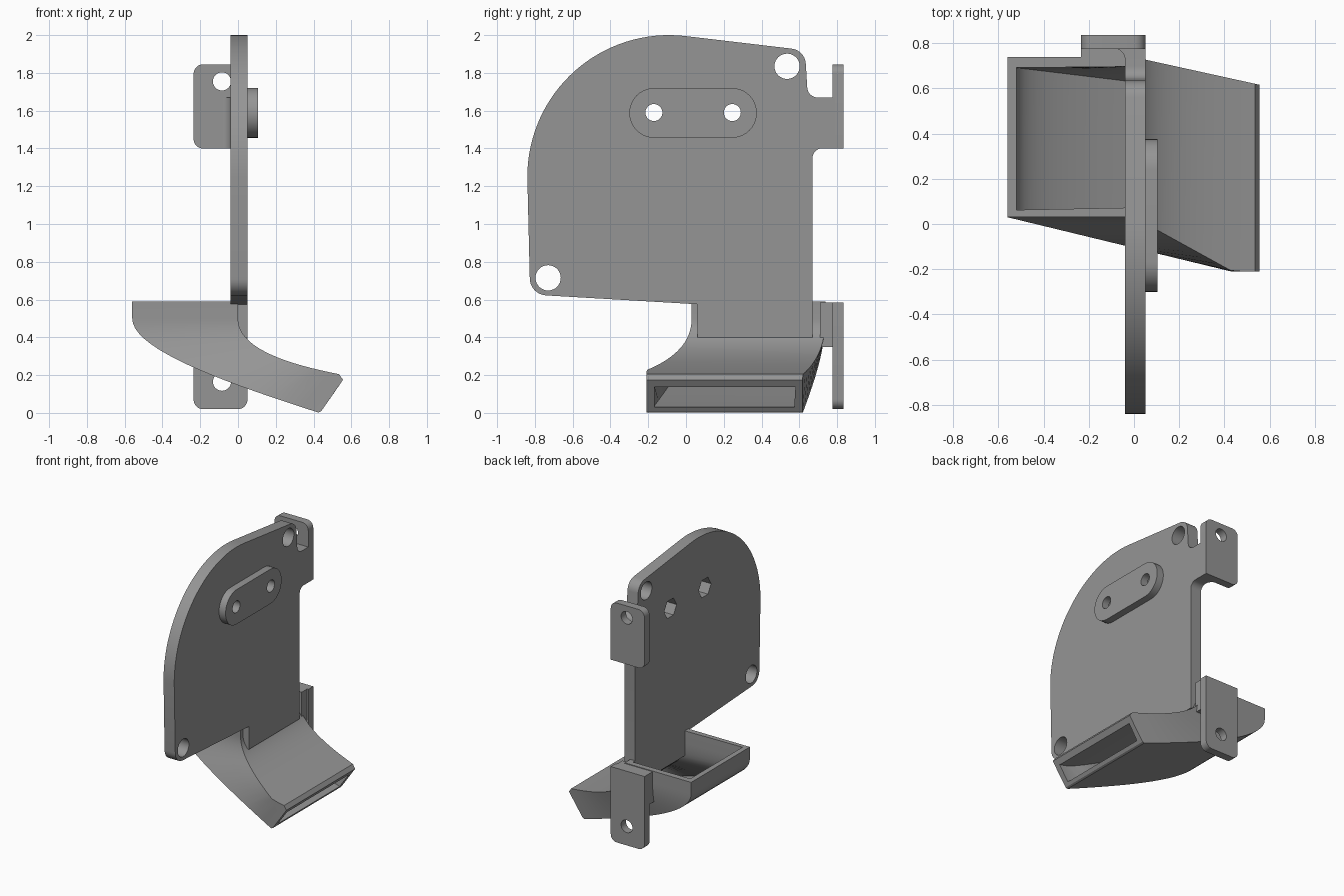
import bpy, bmesh, math
from mathutils import Matrix, Vector

if "Cube" in bpy.data.objects:
    bpy.data.objects.remove(bpy.data.objects["Cube"])

grey = bpy.data.materials.new("mid grey")
grey.diffuse_color = (0.3, 0.3, 0.3, 1)
grey.use_nodes = True
grey.node_tree.nodes["Principled BSDF"].inputs["Base Color"].default_value = grey.diffuse_color

# local flat (u, v, depth) -> world
SIDE = Matrix(((0, 0, 1, 0), (1, 0, 0, 0), (0, 1, 0, 0), (0, 0, 0, 1)))    # u=y, v=z, depth=x
FRONT = Matrix(((1, 0, 0, 0), (0, 0, -1, 0), (0, 1, 0, 0), (0, 0, 0, 1)))  # u=x, v=z, depth=-y
TOP = Matrix.Identity(4)                                                 # u=x, v=y, depth=z


def finish(name, mesh):
    mesh.materials.clear()
    mesh.materials.append(grey)
    ob = bpy.data.objects.new(name, mesh)
    bpy.context.collection.objects.link(ob)
    bpy.ops.object.select_all(action='DESELECT')
    ob.select_set(True)
    bpy.context.view_layer.objects.active = ob
    bpy.ops.object.shade_smooth_by_angle(angle=math.radians(30))
    return ob


def arc(cx, cy, r, a0, a1, n):
    return [(cx + r * math.cos(math.radians(a0 + (a1 - a0) * i / n)),
             cy + r * math.sin(math.radians(a0 + (a1 - a0) * i / n))) for i in range(n + 1)]


def circle(cx, cy, r, n=32):
    return arc(cx, cy, r, 0, 360, n)[:-1]


def rounded(corners, n=8):
    """Outline from (u, v, radius) corners, each filleted by its radius."""
    out = []
    for i, (x, y, r) in enumerate(corners):
        p = Vector((x, y))
        if r == 0:
            out.append((x, y))
            continue
        a = (Vector(corners[i - 1][:2]) - p).normalized()
        b = (Vector(corners[(i + 1) % len(corners)][:2]) - p).normalized()
        half = a.angle(b) / 2
        c = p + (a + b).normalized() * (r / math.sin(half))
        s = p + a * (r / math.tan(half)) - c
        e = p + b * (r / math.tan(half)) - c
        turn = math.atan2(s.x * e.y - s.y * e.x, s.dot(e))
        out += [tuple(c + Matrix.Rotation(turn * k / n, 2) @ s) for k in range(n + 1)]
    return out


def slab(name, loops, d0, d1, frame):
    """Flat outline with holes, extruded from depth d0 to d1."""
    cu = bpy.data.curves.new(name, 'CURVE')
    cu.dimensions, cu.fill_mode, cu.extrude = '2D', 'BOTH', (d1 - d0) / 2
    for loop in loops:
        sp = cu.splines.new('POLY')
        sp.points.add(len(loop) - 1)
        for pt, (u, v) in zip(sp.points, loop):
            pt.co = (u, v, 0, 1)
        sp.use_cyclic_u = True
    tmp = bpy.data.objects.new(name + "_outline", cu)
    bpy.context.collection.objects.link(tmp)
    bpy.context.view_layer.update()
    mesh = bpy.data.meshes.new_from_object(tmp.evaluated_get(bpy.context.evaluated_depsgraph_get()))
    bpy.data.objects.remove(tmp)
    mesh.transform(frame @ Matrix.Translation((0, 0, (d0 + d1) / 2)))
    bm = bmesh.new()
    bm.from_mesh(mesh)
    bmesh.ops.remove_doubles(bm, verts=bm.verts, dist=1e-5)
    bmesh.ops.recalc_face_normals(bm, faces=bm.faces)
    bm.to_mesh(mesh)
    bm.free()
    return finish(name, mesh)


# Main plate with mounting ear, corner holes and nut pockets
right = [(0.06, 0.4, 0), (0.67, 0.4, 0), (0.67, 1.4, 0.05), (0.79, 1.4, 0), (0.79, 1.67, 0),
         (0.645, 1.67, 0.055), (0.63, 1.92, 0.085)]
crown = [(u, v, 0) for u, v in arc(-0.09, 1.25, 0.75, 83.3, 180, 32)]
left = [(-0.825, 0.627, 0.09), (0.06, 0.575, 0)]
slab("main_plate", [rounded(right + crown + left), circle(0.535, 1.835, 0.067),
                    circle(-0.73, 0.715, 0.067), circle(-0.17, 1.59, 0.075, 6),
                    circle(0.245, 1.59, 0.075, 6)], -0.04, 0.05, SIDE)

# Raised pad with two screw holes
slab("screw_pad", [arc(0.243, 1.588, 0.132, -90, 90, 20) + arc(-0.168, 1.588, 0.132, 90, 270, 20),
                   circle(-0.17, 1.59, 0.045), circle(0.245, 1.59, 0.045)], 0.05, 0.105, SIDE)

# Rear mounting tabs
slab("upper_tab", [rounded([(-0.235, 1.4, 0.05), (0.05, 1.4, 0), (0.05, 1.845, 0.05),
                            (-0.235, 1.845, 0.05)]), circle(-0.085, 1.755, 0.048)],
     -0.835, -0.775, FRONT)
slab("lower_tab", [rounded([(-0.235, 0.02, 0.05), (0.05, 0.02, 0.05), (0.05, 0.585, 0),
                            (-0.235, 0.585, 0)]), circle(-0.085, 0.165, 0.048)],
     -0.835, -0.775, FRONT)
slab("upper_tab_fillet", [[(-0.03, 0.78), (-0.09, 0.78)] + arc(-0.09, 0.727, 0.05, 90, 0, 8)
                          + [(-0.03, 0.727)]], 1.4, 1.67, TOP)
slab("lower_tab_block", [[(-0.235, 0.71), (0.04, 0.71), (0.04, 0.78), (-0.235, 0.78)]],
     0.35, 0.585, TOP)


# Hollow air duct: lofted rectangular sections
def path(p0, p1, p2, p3, end, n=18):
    pts = [(p0[0], 0.59)]
    for i in range(n + 1):
        t = i / n
        w = ((1 - t) ** 3, 3 * t * (1 - t) ** 2, 3 * t * t * (1 - t), t ** 3)
        pts.append(tuple(sum(k * p[j] for k, p in zip(w, (p0, p1, p2, p3))) for j in (0, 1)))
    return pts + [end]


def sections(bm, upper, lower, wall):
    rings = []
    for (ux, uz), (lx, lz) in zip(upper, lower):
        s, g = max(ux, 0), (lx + 0.56) / 0.99
        uf, ub = max(-0.21, 0.03 - 0.55 * s) + wall, 0.738 - 0.22 * s - wall
        lf, lb = max(-0.21, 0.03 - 0.24 * g) + wall, 0.738 - 0.12 * g - wall
        rings.append([bm.verts.new(c) for c in
                      ((ux, uf, uz), (ux, ub, uz), (lx, lb, lz), (lx, lf, lz))])
    for a, b in zip(rings, rings[1:]):
        for k in range(4):
            m = (k + 1) % 4
            bm.faces.new((a[k], a[m], b[m], b[k]))
    return rings


bm = bmesh.new()
outer = sections(bm, path((0, 0.5), (0, 0.36), (0.2, 0.27), (0.535, 0.205), (0.556, 0.175)),
                 path((-0.56, 0.5), (-0.56, 0.34), (-0.1, 0.17), (0.425, 0.002), (0.44, 0.008)), 0)
inner = sections(bm, path((-0.04, 0.5), (-0.04, 0.32), (0.16, 0.22), (0.5, 0.145), (0.53, 0.137)),
                 path((-0.52, 0.5), (-0.52, 0.37), (-0.08, 0.2), (0.42, 0.04), (0.455, 0.03)), 0.042)
for e in (0, -1):
    for k in range(4):
        m = (k + 1) % 4
        bm.faces.new((outer[e][k], outer[e][m], inner[e][m], inner[e][k]))
bmesh.ops.recalc_face_normals(bm, faces=bm.faces)
duct = bpy.data.meshes.new("air_duct")
bm.to_mesh(duct)
bm.free()
finish("air_duct", duct)
